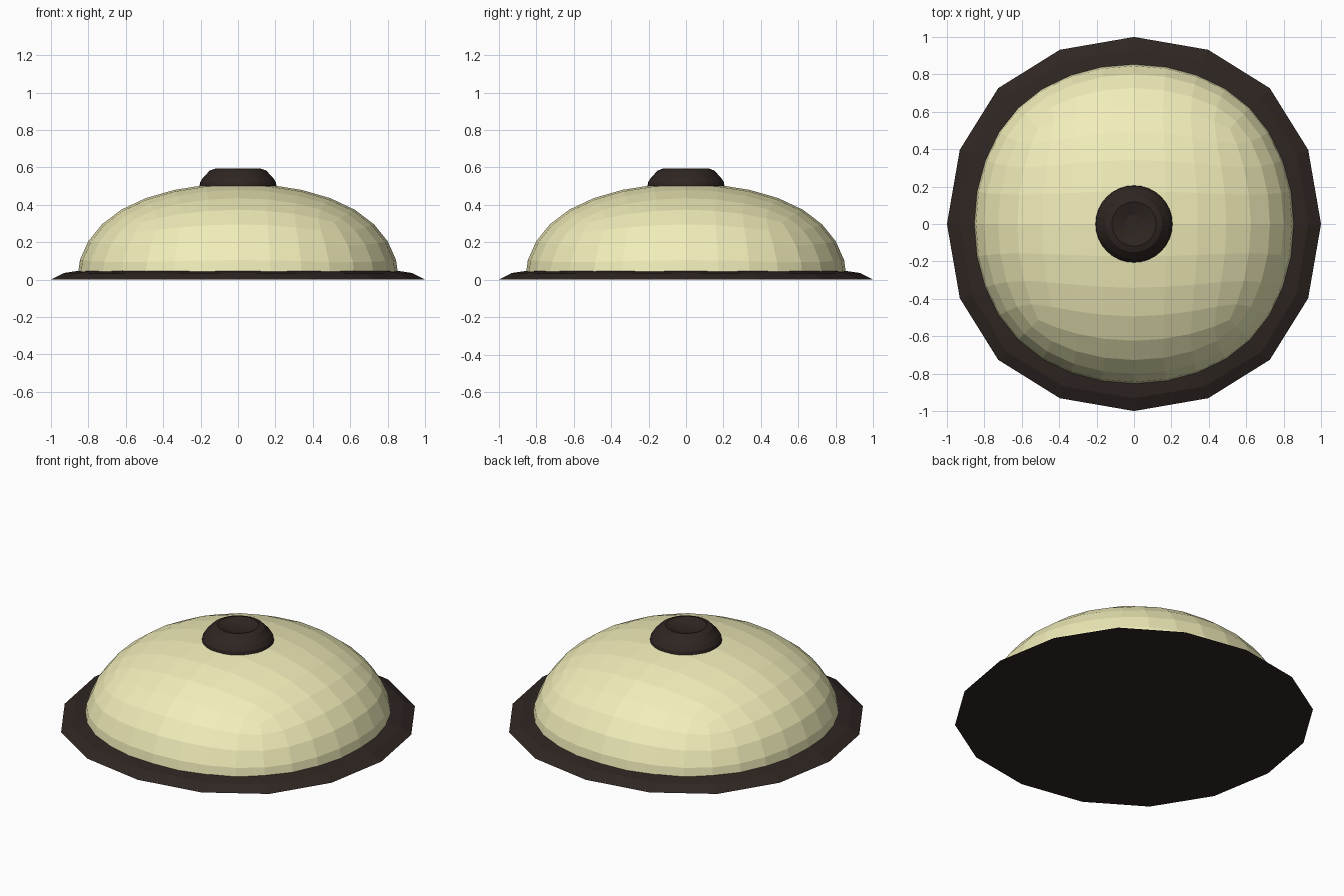
import bpy, bmesh, math

if "Cube" in bpy.data.objects:
    bpy.data.objects.remove(bpy.data.objects["Cube"])


def material(name, rgb):
    m = bpy.data.materials.new(name)
    m.diffuse_color = (*rgb, 1)
    m.use_nodes = True
    m.node_tree.nodes["Principled BSDF"].inputs["Base Color"].default_value = m.diffuse_color
    return m


cream = material("cream", (0.88, 0.85, 0.49))
dark = material("dark_brown", (0.028, 0.019, 0.016))
LIMIT = 0.8395  # half-width of a subdivided cube of half-size 1


def half_blob(name, radius, height, levels, mat, fill):
    """Upper half of a subdivided cube, flattened and cut off at z = 0."""
    bpy.ops.mesh.primitive_cube_add(size=2)
    ob = bpy.context.object
    ob.name = name
    mod = ob.modifiers.new("round", 'SUBSURF')
    mod.levels = levels
    bpy.ops.object.modifier_apply(modifier=mod.name)
    bm = bmesh.new()
    bm.from_mesh(ob.data)
    s = radius / LIMIT
    bmesh.ops.scale(bm, vec=(s, s, height / LIMIT), verts=bm.verts)
    cut = bmesh.ops.bisect_plane(bm, geom=bm.verts[:] + bm.edges[:] + bm.faces[:], dist=1e-4,
                                 plane_co=(0, 0, 0), plane_no=(0, 0, 1), clear_inner=True)
    if fill:
        rim = [e for e in bm.edges if e.is_boundary]
        bmesh.ops.contextual_create(bm, geom=rim)
        bmesh.ops.recalc_face_normals(bm, faces=bm.faces)
    bm.to_mesh(ob.data)
    bm.free()
    ob.data.materials.append(mat)
    for p in ob.data.polygons:
        p.use_smooth = False
    return ob


# Wide low plate and the dome standing on it
half_blob("base_plate", 1.0, 0.09, 2, dark, True)
half_blob("dome", 0.86, 0.515, 3, cream, False)

# Round knob with a shallow dimple, turned from a profile
profile = [(0, 0.57), (0.05, 0.573), (0.09, 0.586), (0.118, 0.595), (0.15, 0.584),
           (0.187, 0.545), (0.203, 0.52), (0.207, 0.49)]
bm = bmesh.new()
pts = [bm.verts.new((r, 0, z)) for r, z in profile]
edges = [bm.edges.new(p) for p in zip(pts, pts[1:])]
bmesh.ops.spin(bm, geom=pts + edges, cent=(0, 0, 0), axis=(0, 0, 1),
               angle=math.tau, steps=32, use_merge=True)
bmesh.ops.remove_doubles(bm, verts=bm.verts, dist=1e-4)
bmesh.ops.recalc_face_normals(bm, faces=bm.faces)
if sum(f.normal.z for f in bm.faces) < 0:
    bmesh.ops.reverse_faces(bm, faces=bm.faces)
me = bpy.data.meshes.new("knob")
bm.to_mesh(me)
bm.free()
me.materials.append(dark)
bpy.context.collection.objects.link(bpy.data.objects.new("knob", me))
